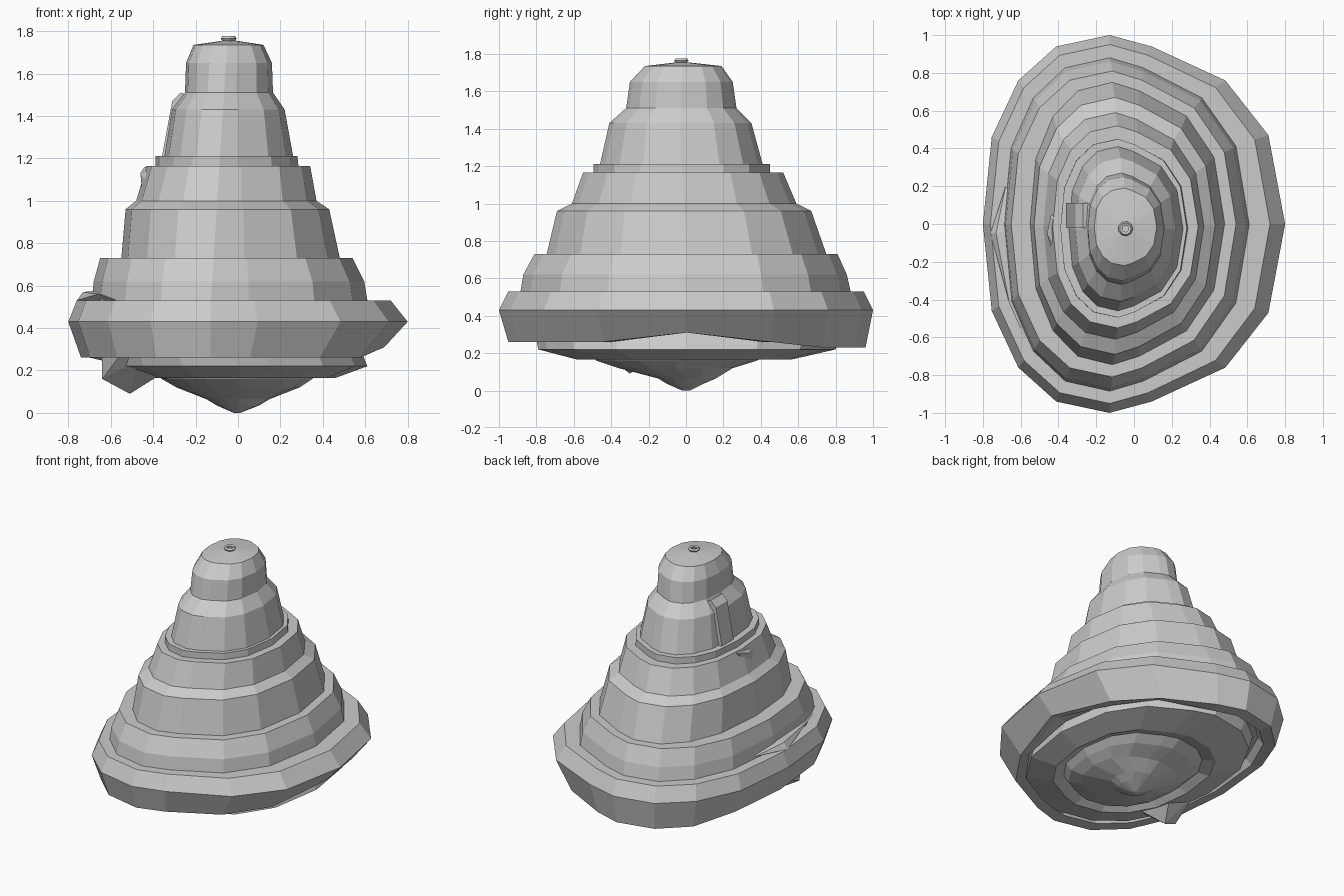
import bpy, bmesh

if "Cube" in bpy.data.objects:
    bpy.data.objects.remove(bpy.data.objects["Cube"])

# Quarter directions of the 16-sided lopsided oval, shared by every ring
HALF = [(1, 0), (.905, .47), (.66, .76), (.24, .94), (0, 1),
        (-.42, .94), (-.72, .76), (-.93, .46), (-1, 0)]
OVAL = HALF + [(x, -y) for x, y in HALF[-2:0:-1]]


def loft(name, rings, shift):
    """Skin ovals given as (z, xmin, xmax, ymin, ymax); shift gives the ridge x."""
    bm = bmesh.new()
    loops = []
    for z, x0, x1, y0, y1 in rings:
        cx, cy, ry = shift(z, x0, x1), (y0 + y1) / 2, (y1 - y0) / 2
        loops.append([bm.verts.new((cx + u * ((x1 - cx) if u > 0 else (cx - x0)),
                                    cy + v * ry, z)) for u, v in OVAL])
    n = len(OVAL)
    for a, b in zip(loops, loops[1:]):
        for i in range(n):
            bm.faces.new((a[i], a[(i + 1) % n], b[(i + 1) % n], b[i]))
    for loop in (loops[0], loops[-1]):
        c = bm.verts.new(sum((v.co for v in loop), loop[0].co * 0) / n)
        for i in range(n):
            bm.faces.new((c, loop[i], loop[(i + 1) % n]))
    bmesh.ops.recalc_face_normals(bm, faces=bm.faces)
    return finish(name, bm), loops


def finish(name, bm):
    me = bpy.data.meshes.new(name)
    bm.to_mesh(me)
    bm.free()
    ob = bpy.data.objects.new(name, me)
    bpy.context.collection.objects.link(ob)
    return ob


def chunk(name, points):
    """Faceted lump: convex hull of a few points."""
    bm = bmesh.new()
    for p in points:
        bm.verts.new(p)
    bmesh.ops.convex_hull(bm, input=bm.verts[:])
    bmesh.ops.delete(bm, geom=[v for v in bm.verts if not v.link_faces], context='VERTS')
    return finish(name, bm)


# Stepped mound, top to underside of the broad rim
mound = [
    (1.755, -.07, -.01, -.05, .01),
    (1.735, -.21, .12, -.22, .19),
    (1.65, -.245, .16, -.30, .25),
    (1.51, -.25, .165, -.32, .27),
    (1.43, -.31, .22, -.41, .35),
    (1.21, -.345, .26, -.46, .41),
    (1.21, -.39, .28, -.495, .45),
    (1.165, -.39, .285, -.495, .45),
    (1.165, -.43, .34, -.55, .52),
    (1.00, -.48, .37, -.61, .59),
    (.96, -.53, .43, -.69, .67),
    (.73, -.55, .48, -.745, .75),
    (.73, -.65, .54, -.81, .81),
    (.62, -.68, .595, -.87, .86),
    (.53, -.69, .61, -.885, .88),
    (.53, -.76, .72, -.95, .95),
    (.43, -.80, .80, -1.0, 1.0),
    (.26, -.74, .65, -.95, .96),
    (.26, -.68, .61, -.86, .87),
    (.31, -.65, .58, -.82, .83),
]
body, _ = loft("stepped_mound", mound,
               lambda z, a, b: -.13 + .08 * max(0, z - .5) / 1.25)
# Rim underside rises a little in the middle of the right side, sags at the back
for v in body.data.vertices:
    if .25 < v.co.z < .27:
        if v.co.x > .6 and abs(v.co.y) < .1:
            v.co.x += .04
            v.co.z += .05
        elif v.co.y > .7:
            v.co.z -= .03

# Shallow bowl-like underside with a lipped foot
loft("underside", [
    (.32, -.64, .57, -.81, .82),
    (.22, -.62, .61, -.79, .80),
    (.165, -.45, .46, -.58, .56),
    (.20, -.40, .39, -.51, .45),
    (.16, -.36, .35, -.48, .38),
    (.12, -.29, .29, -.36, .25),
    (.065, -.15, .15, -.15, .16),
    (.035, -.10, .10, -.10, .09),
    (.0, -.02, .01, -.02, .02),
], lambda z, a, b: (a + b) / 2)

# Small ring knob on the peak
bpy.ops.mesh.primitive_torus_add(major_segments=9, minor_segments=5, major_radius=.027,
                                 minor_radius=.012, location=(-.045, -.025, 1.765))
bpy.context.object.name = "peak_ring"

# Slab set against the upper left wall
chunk("wall_slab", [(x, y, z) for y in (-.02, .11) for x, z in
                    ((-.36, 1.2), (-.31, 1.47), (-.27, 1.51), (-.24, 1.5), (-.28, 1.2))])

# Rough ledges and lumps on the worn left side
chunk("upper_left_ledge", [(-.46, -.05, 1.13), (-.44, .05, 1.16), (-.45, -.1, 1.01),
                           (-.25, -.42, 1.16), (-.38, -.33, 1.02), (-.3, 0, 1.17),
                           (-.3, 0, 1.0), (-.25, -.3, 1.02)])
chunk("lower_left_ledge", [(-.73, -.05, .57), (-.76, -.05, .53), (-.66, -.42, .56),
                           (-.58, -.6, .53), (-.5, 0, .59), (-.5, -.4, .53),
                           (-.68, .2, .55)])
chunk("hanging_lump", [(-.64, -.38, .26), (-.64, -.35, .16), (-.51, -.3, .09),
                       (-.47, -.5, .25), (-.35, -.4, .19), (-.4, -.1, .24),
                       (-.6, -.1, .26), (-.55, -.5, .28)])
